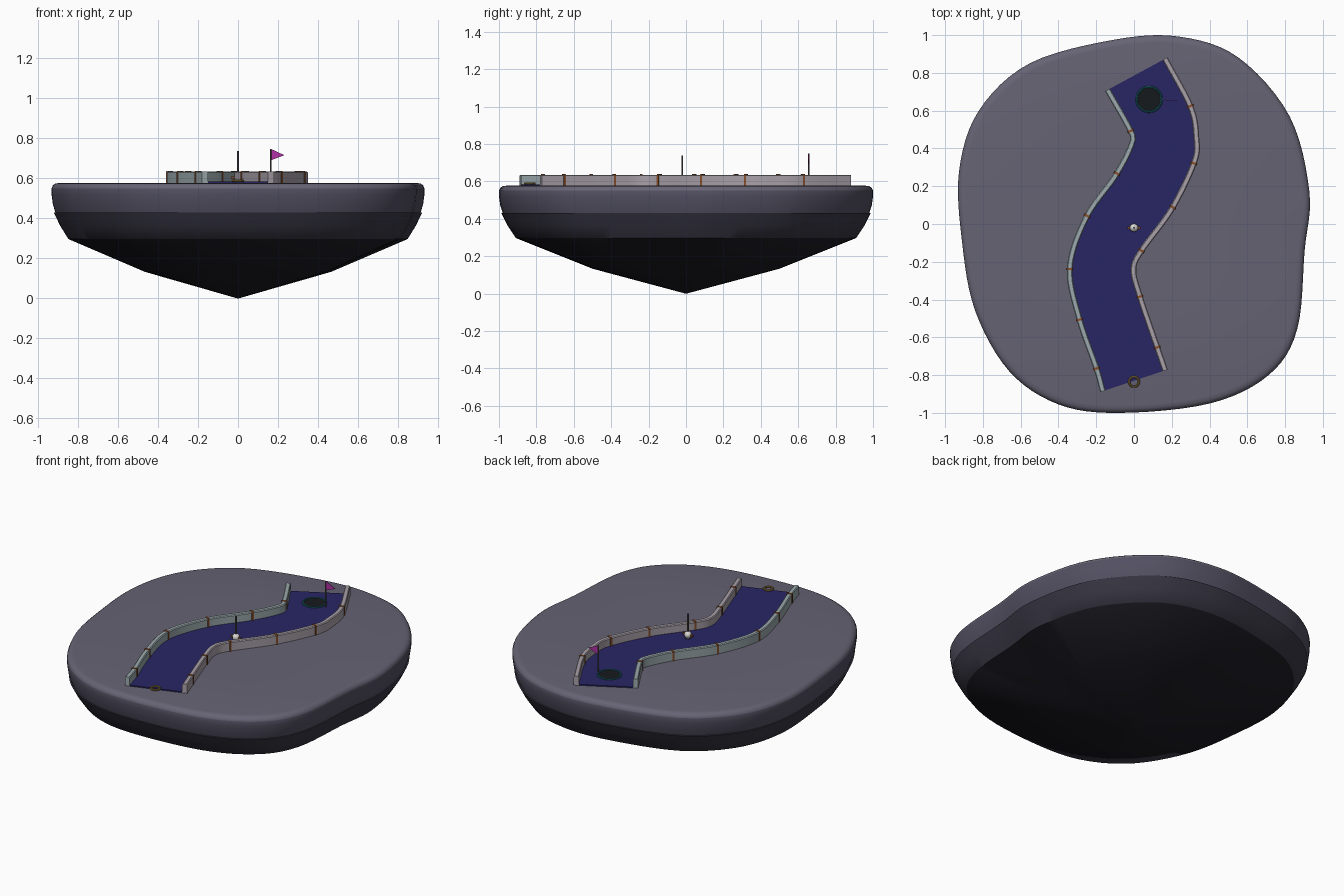
import bpy, bmesh, math
from mathutils import Vector

if "Cube" in bpy.data.objects:
    bpy.data.objects.remove(bpy.data.objects["Cube"])


def mat(name, r, g, b):
    m = bpy.data.materials.new(name)
    m.diffuse_color = (r, g, b, 1)
    m.use_nodes = True
    m.node_tree.nodes["Principled BSDF"].inputs["Base Color"].default_value = m.diffuse_color
    return m


ROCK = mat("rock", .135, .125, .175)
ROCK_SIDE = mat("rock_side", .085, .08, .12)
ROCK_MID = mat("rock_mid", .04, .038, .058)
ROCK_DARK = mat("rock_dark", .012, .011, .017)
FELT = mat("felt", .021, .019, .13)
RAIL_L = mat("rail_cool", .33, .40, .42)
RAIL_R = mat("rail_warm", .40, .36, .40)
COPPER = mat("copper", .25, .08, .025)
TEAL = mat("teal", .01, .12, .14)
BLACK = mat("black", .008, .01, .012)
GOLD = mat("gold", .30, .20, .05)
WHITE = mat("white", .7, .68, .65)
STEEL = mat("steel", .1, .1, .11)
PINK = mat("magenta", .45, .03, .38)


def spline(pts, closed=False, n=10):
    """Catmull-Rom curve through 2D points."""
    p = [Vector(q) for q in pts]
    if not closed:
        p = [2 * p[0] - p[1]] + p + [2 * p[-1] - p[-2]]
    c, out = len(p), []
    for i in range(c if closed else c - 3):
        a, b, d, e = (p[(i + k) % c] for k in range(4))
        for s in range(n):
            t = s / n
            out.append(.5 * (2 * b + (d - a) * t + (2 * a - 5 * b + 4 * d - e) * t * t
                             + (3 * b - a - 3 * d + e) * t ** 3))
    if not closed:
        out.append(p[-2])
    return out


def resample(path, n):
    """Evenly spaced points along a path."""
    acc = [0]
    for a, b in zip(path, path[1:]):
        acc.append(acc[-1] + (b - a).length)
    out, j = [], 0
    for i in range(n + 1):
        s = acc[-1] * i / n
        while j < len(path) - 2 and acc[j + 1] < s:
            j += 1
        out.append(path[j].lerp(path[j + 1], min(1, (s - acc[j]) / (acc[j + 1] - acc[j]))))
    return out


def loft(name, rings, mats, closed_sections=True, band=None):
    """Skin between rings of 3D points, cap both ends."""
    bm = bmesh.new()
    vs = [[bm.verts.new(p) for p in r] for r in rings]
    n = len(rings[0])
    for k in range(len(vs) - 1):
        for i in range(n):
            j = (i + 1) % n
            f = bm.faces.new((vs[k][i], vs[k][j], vs[k + 1][j], vs[k + 1][i]))
            f.material_index = band[k] if band else 0
    for r, k in ((vs[0], 0), (vs[-1], -1)):
        f = bm.faces.new(r)
        f.material_index = band[k] if band else 0
    bmesh.ops.recalc_face_normals(bm, faces=bm.faces)
    me = bpy.data.meshes.new(name)
    bm.to_mesh(me)
    bm.free()
    ob = bpy.data.objects.new(name, me)
    bpy.context.collection.objects.link(ob)
    for m in mats:
        me.materials.append(m)
    return finish(ob)


def finish(ob, name=None, m=None, angle=35):
    if name:
        ob.name = name
    if m:
        ob.data.materials.append(m)
    bpy.ops.object.select_all(action='DESELECT')
    ob.select_set(True)
    bpy.context.view_layer.objects.active = ob
    bpy.ops.object.shade_smooth_by_angle(angle=math.radians(angle))
    return ob


def cyl(name, x, y, z0, z1, r, m, v=24):
    bpy.ops.mesh.primitive_cylinder_add(vertices=v, radius=r, depth=z1 - z0, location=(x, y, (z0 + z1) / 2))
    return finish(bpy.context.object, name, m)


def ring(name, x, y, z, r, t, m):
    bpy.ops.mesh.primitive_torus_add(major_radius=r, minor_radius=t, major_segments=32,
                                     minor_segments=8, location=(x, y, z))
    return finish(bpy.context.object, name, m)


# floating rock: irregular outline, fitted to exact bounds
outline = spline([(.925, .18), (.90, -.13), (.86, -.55), (.71, -.79), (.40, -.94), (-.08, -.99),
                  (-.4, -.945), (-.66, -.77), (-.84, -.45), (-.91, -.08), (-.925, .29), (-.82, .61),
                  (-.55, .86), (-.10, .985), (.24, 1.0), (.55, .89), (.82, .58)], True, 6)
lo = Vector((min(p.x for p in outline), min(p.y for p in outline)))
hi = Vector((max(p.x for p in outline), max(p.y for p in outline)))
mid, half = (lo + hi) / 2, (hi - lo) / 2
outline = [Vector(((p.x - mid.x) / half.x * .932, (p.y - mid.y) / half.y)) for p in outline]


def shells(profile):
    return [[(p.x * s, p.y * s, z) for p in outline] for s, z in profile]


loft("island_top", shells([(.5, .577), (.96, .577), (.98, .574), (.993, .565), (1, .55), (1, .52),
                           (.993, .47), (.978, .425)]),
     [ROCK, ROCK_SIDE], band=[0, 0, 0, 0, 1, 1, 1])
loft("island_underside", shells([(.95, .432), (.988, .43), (.955, .365), (.91, .297), (.5, .133),
                                 (.003, 0)]),
     [ROCK_MID, ROCK_DARK], band=[0, 0, 0, 1, 1])

# lane: two rail paths with felt between them
N = 70
bands_l = [(-.20, -.76), (-.29, -.50), (-.34, -.23), (-.25, .04), (-.095, .26), (-.02, .50)]
bands_r = [(.12, -.645), (.03, -.38), (.04, -.14), (.20, .08), (.32, .33), (.30, .62)]
left = resample(spline([(-.165, -.885)] + bands_l[:5] + [(-.01, .43), (-.022, .50), (-.14, .71)]), N)
right = resample(spline([(.165, -.775)] + bands_r[:2] + [(-.003, -.24)] + bands_r[2:5]
                        + [(.33, .46), (.30, .62), (.165, .875)]), N)
loft("lane_felt", [[(a.x, a.y, .57), (a.x, a.y, .584), (b.x, b.y, .584), (b.x, b.y, .57)]
                   for a, b in zip(left, right)], [FELT])


def tangent(path, i):
    return (path[min(i + 1, N)] - path[max(i - 1, 0)]).normalized()


def rail_section(p, t, w, z0, z1, c):
    n = Vector((-t.y, t.x))
    prof = [(-w, z0), (-w, z1 - c), (-w + c, z1), (w - c, z1), (w, z1 - c), (w, z0)]
    return [(p.x + n.x * o, p.y + n.y * o, z) for o, z in prof]


for side, path, bands, m in (("left", left, bands_l, RAIL_L), ("right", right, bands_r, RAIL_R)):
    loft(side + "_rail", [rail_section(p, tangent(path, i), .015, .57, .635, .005)
                          for i, p in enumerate(path)], [m])
    # copper straps around the rail
    for k, b in enumerate(bands):
        i = min(range(N + 1), key=lambda q: (path[q] - Vector(b)).length)
        t = tangent(path, i)
        loft(f"{side}_strap_{k}", [rail_section(path[i] + t * d, t, .0185, .572, .638, .005)
                                   for d in (-.006, .006)], [COPPER])

# hole with glowing rim, flag beside it
cyl("hole", .08, .66, .57, .587, .064, BLACK, 32)
ring("hole_rim", .08, .66, .586, .066, .006, TEAL)
cyl("flag_pole", .163, .655, .58, .748, .004, STEEL, 10)
loft("flag", [[(.163, y, .748), (.232, y, .716), (.163, y, .69)] for y in (.6535, .6565)], [PINK])

# tee ring
ring("tee_ring", 0, -.835, .588, .026, .006, GOLD)

# small post obstacle mid-lane
cyl("post_base", 0, -.02, .58, .59, .02, STEEL)
bpy.ops.mesh.primitive_uv_sphere_add(segments=20, ring_count=12, radius=.022, location=(0, -.02, .604))
finish(bpy.context.object, "post_ball", WHITE)
for s in (-1, 1):
    bpy.ops.mesh.primitive_cube_add(size=1, location=(s * .025, -.02, .604))
    bpy.context.object.scale = (.018, .012, .012)
    finish(bpy.context.object, "post_lug", COPPER)
cyl("post_rod", 0, -.02, .61, .738, .005, STEEL, 10)
